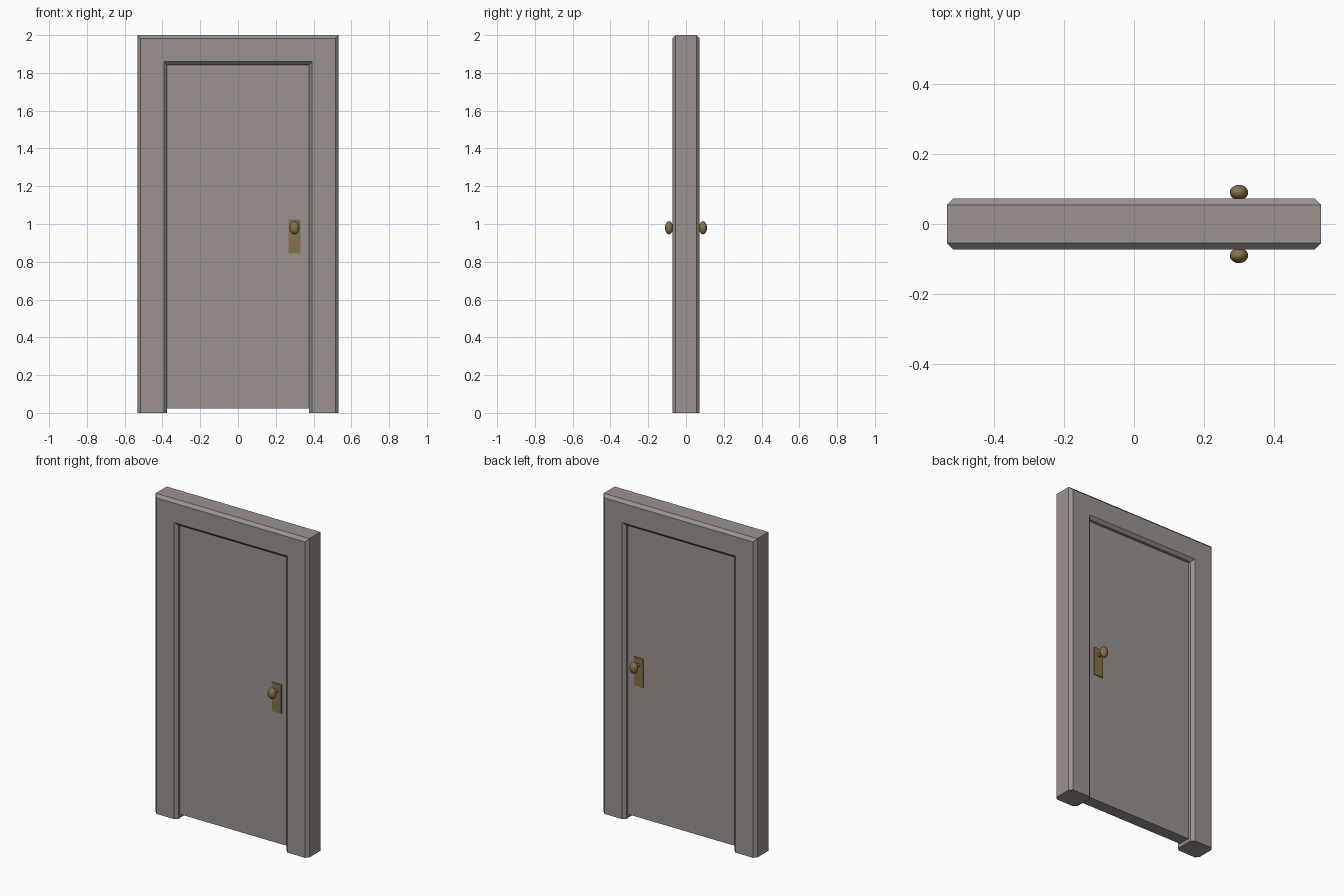
import bpy, bmesh, math
from mathutils import Matrix

if "Cube" in bpy.data.objects:
    bpy.data.objects.remove(bpy.data.objects["Cube"])


def material(name, rgb):
    m = bpy.data.materials.new(name)
    m.diffuse_color = (*rgb, 1)
    m.use_nodes = True
    m.node_tree.nodes["Principled BSDF"].inputs["Base Color"].default_value = m.diffuse_color
    return m


paint = material("warm_grey_paint", (0.33, 0.29, 0.275))
brass = material("aged_brass", (0.24, 0.165, 0.07))


def finish(name, bm, mat, smooth=False):
    bmesh.ops.recalc_face_normals(bm, faces=bm.faces)
    me = bpy.data.meshes.new(name)
    bm.to_mesh(me)
    bm.free()
    me.materials.append(mat)
    ob = bpy.data.objects.new(name, me)
    bpy.context.collection.objects.link(ob)
    if smooth:
        bpy.ops.object.select_all(action='DESELECT')
        ob.select_set(True)
        bpy.context.view_layer.objects.active = ob
        bpy.ops.object.shade_smooth_by_angle(angle=math.radians(40))
    return ob


def box(name, center, size, mat):
    bm = bmesh.new()
    bmesh.ops.create_cube(bm, size=1, matrix=Matrix.Translation(center) @ Matrix.Diagonal((*size, 1)))
    return finish(name, bm, mat)


# Frame: chamfered section (inset from outer edge, y) swept up, across and down with mitred corners
W, H, T, D, C = 0.533, 2.0, 0.158, 0.0725, 0.018
section = [(0, -D + C), (C, -D), (T - C, -D), (T, -D + C),
           (T, D - C), (T - C, D), (C, D), (0, D - C)]
bm = bmesh.new()
rings = [[bm.verts.new((sx * (W - t), y, (H - t) if up else 0)) for t, y in section]
         for sx, up in ((-1, 0), (-1, 1), (1, 1), (1, 0))]
n = len(section)
for a, b in zip(rings, rings[1:]):
    for i in range(n):
        j = (i + 1) % n
        bm.faces.new((a[i], a[j], b[j], b[i]))
bm.faces.new(rings[0])
bm.faces.new(rings[-1])
finish("door_frame", bm, paint)

# Door leaf, recessed on both sides and clear of the floor
LEAF = 0.038
bottom, top = 0.022, H - T
box("door_leaf", (0, 0, (bottom + top) / 2), (2 * (W - T), 2 * LEAF, top - bottom), paint)

# Handle set on each face: plate, stem and oval knob
KX, KZ = 0.299, 0.98
for side, s in (("front", -1), ("back", 1)):
    box(side + "_handle_plate", (KX, s * (LEAF + 0.002), 0.934), (0.063, 0.008, 0.18), brass)

    lay = Matrix.Rotation(math.pi / 2, 4, 'X')
    bm = bmesh.new()
    bmesh.ops.create_cone(bm, cap_ends=True, segments=16, radius1=0.011, radius2=0.011, depth=0.05,
                          matrix=Matrix.Translation((KX, s * 0.062, KZ)) @ lay)
    finish(side + "_knob_stem", bm, brass, True)

    bm = bmesh.new()
    bmesh.ops.create_uvsphere(bm, u_segments=24, v_segments=12, radius=1,
                              matrix=Matrix.Translation((KX, s * 0.09, KZ))
                              @ Matrix.Diagonal((0.026, 0.0215, 0.035, 1)) @ lay)
    finish(side + "_knob", bm, brass, True)
